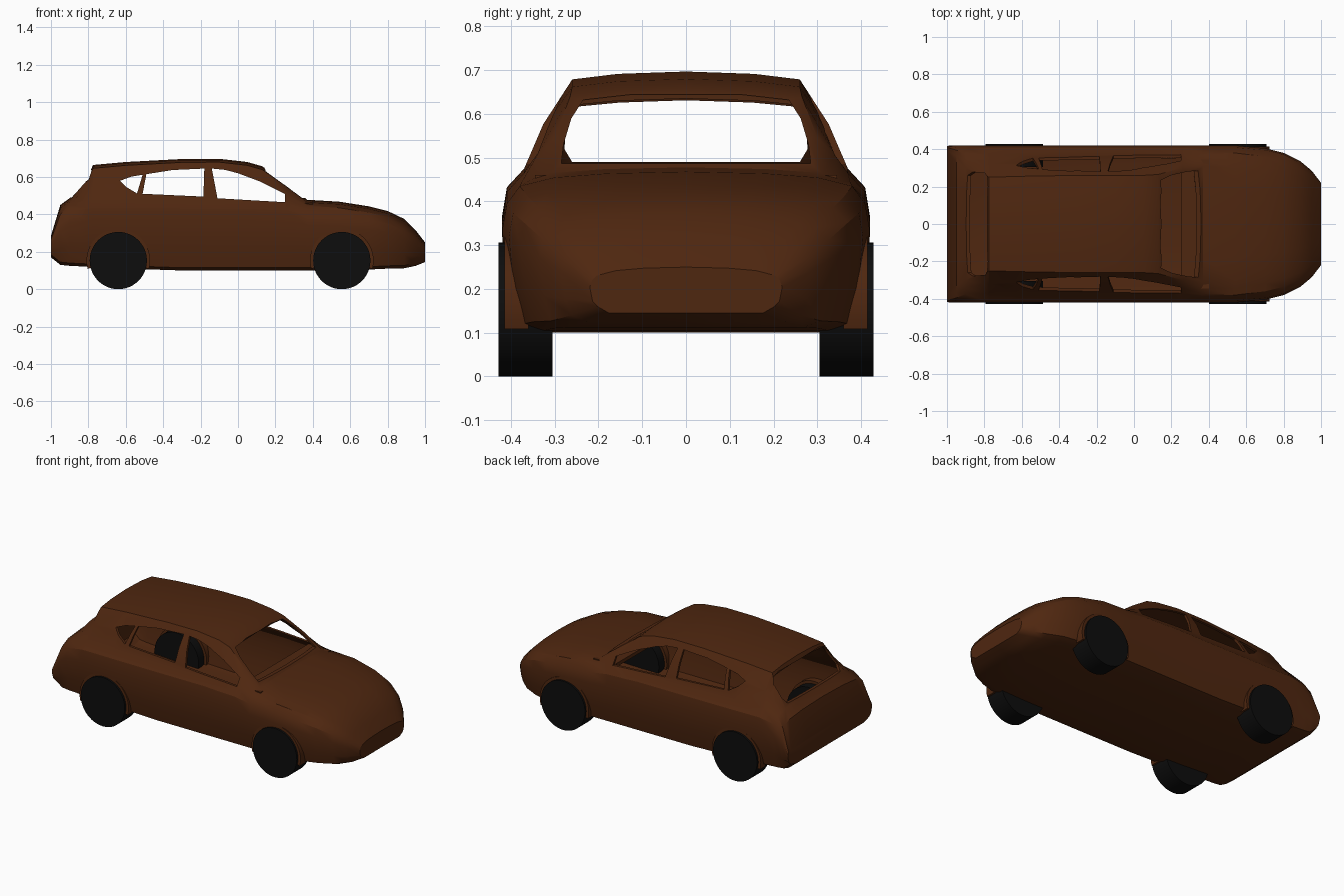
import bpy, bmesh, math
from mathutils import Matrix

if "Cube" in bpy.data.objects:
    bpy.data.objects.remove(bpy.data.objects["Cube"])


def material(name, rgb):
    m = bpy.data.materials.new(name)
    m.diffuse_color = (*rgb, 1)
    m.use_nodes = True
    m.node_tree.nodes["Principled BSDF"].inputs["Base Color"].default_value = m.diffuse_color
    return m


BROWN = material("brown paint", (0.078, 0.02, 0.005))
BLACK = material("black rubber", (0.004, 0.004, 0.004))


def add(name, bm, mat):
    bmesh.ops.recalc_face_normals(bm, faces=bm.faces)
    me = bpy.data.meshes.new(name)
    bm.to_mesh(me)
    bm.free()
    me.materials.append(mat)
    ob = bpy.data.objects.new(name, me)
    bpy.context.collection.objects.link(ob)
    return ob


def activate(ob):
    bpy.ops.object.select_all(action='DESELECT')
    ob.select_set(True)
    bpy.context.view_layer.objects.active = ob


def smooth(ob, angle=35):
    activate(ob)
    bpy.ops.object.shade_smooth_by_angle(angle=math.radians(angle))


def prism(name, pts, a, b, to_xyz, mat=BROWN):
    """Extrude a 2D outline from a to b along the remaining axis."""
    bm = bmesh.new()
    r0 = [bm.verts.new(to_xyz(p, a)) for p in pts]
    r1 = [bm.verts.new(to_xyz(p, b)) for p in pts]
    n = len(pts)
    bm.faces.new(r0)
    bm.faces.new(r1)
    for i in range(n):
        bm.faces.new((r0[i], r0[(i + 1) % n], r1[(i + 1) % n], r1[i]))
    return add(name, bm, mat)


# Body stations: x, underside, beltline, top, half width, belt and roof half widths
STATIONS = [
    (-1.0, .17, .265, .285, .418, .41, .37),
    (-.95, .13, .40, .45, .42, .395, .33),
    (-.9, .125, .455, .487, .42, .375, .30),
    (-.8, .12, .475, .61, .42, .37, .265),
    (-.775, .12, .475, .664, .42, .37, .25),
    (-.6, .11, .475, .68, .42, .37, .255),
    (-.3, .10, .475, .696, .42, .37, .26),
    (-.1, .10, .475, .697, .42, .37, .26),
    (.05, .10, .475, .68, .42, .37, .26),
    (.13, .10, .47, .657, .42, .37, .265),
    (.26, .10, .465, .565, .42, .37, .30),
    (.37, .10, .445, .478, .42, .375, .31),
    (.54, .10, .435, .468, .42, .38, .30),
    (.7, .105, .41, .443, .405, .36, .27),
    (.8, .11, .385, .418, .38, .335, .25),
    (.89, .112, .34, .375, .335, .295, .22),
    (.95, .125, .29, .315, .285, .25, .18),
    (1.0, .145, .23, .25, .22, .205, .16),
]


def section(x, zb, belt, zt, w, wb, wt):
    zm = zb + .7 * (belt - zb)
    e = min(.018, .4 * (zt - belt))
    half = [(.8 * w, zb), (.92 * w, zb + .015), (.97 * w, zb + .45 * (zm - zb)),
            (w, zm), (.975 * w if wb < .96 * w else w, zm + .6 * (belt - zm)), (wb, belt),
            ((wb + wt) / 2 + .05 * (zt - belt), (belt + zt - e) / 2),
            (wt, zt - e), (.6 * wt, zt - .3 * e)]
    ring = [(0, zb)] + half + [(0, zt)] + [(-y, z) for y, z in reversed(half)]
    return [(x, y, z) for y, z in ring]


# Body shell
bm = bmesh.new()
rings = [[bm.verts.new(c) for c in section(*s)] for s in STATIONS]
for a, b in zip(rings, rings[1:]):
    n = len(a)
    for i in range(n):
        bm.faces.new((a[i], a[(i + 1) % n], b[(i + 1) % n], b[i]))
bm.faces.new(rings[0])
bm.faces.new(rings[-1])
body = add("car_body", bm, BROWN)
activate(body)
sol = body.modifiers.new("thickness", 'SOLIDIFY')
sol.thickness = .015
sol.offset = -1
bpy.ops.object.modifier_apply(modifier=sol.name)

# Window openings: side windows through both sides, then windscreen and rear window
side = lambda p, t: (p[0], t, p[1])
across = lambda p, t: (t, p[0], p[1])


def mirrored(pts):
    return pts + [(-y, z) for y, z in reversed(pts)]


cutters = [
    prism("quarter_window_cutter", [(-.63, .58), (-.595, .545), (-.54, .512), (-.51, .612), (-.57, .602)], -.6, .6, side),
    prism("rear_door_window_cutter", [(-.51, .51), (-.185, .495), (-.18, .645), (-.35, .637), (-.49, .615)], -.6, .6, side),
    prism("front_door_window_cutter", [(-.11, .486), (.25, .465), (.25, .51), (.12, .575), (0, .62), (-.07, .638), (-.14, .645)],
          -.6, .6, side),
    prism("windscreen_cutter", mirrored([(.285, .487), (.28, .53), (.262, .59), (.235, .632), (.12, .645)]), .135, .45, across),
    prism("rear_window_cutter", mirrored([(.26, .49), (.278, .52), (.272, .59), (.255, .622), (.2, .638)]), -1.1, -.775, across),
]
for c in cutters:
    activate(body)
    m = body.modifiers.new("cut", 'BOOLEAN')
    m.operation = 'DIFFERENCE'
    m.solver = 'EXACT'
    m.object = c
    bpy.ops.object.modifier_apply(modifier=m.name)
    bpy.data.objects.remove(c)
smooth(body, 30)

# Dashboard shelf below the windscreen
prism("dashboard", [(.25, .44), (.40, .44), (.40, .46), (.25, .462)], -.345, .345, side)

# Wheels and arch lips
for xname, x in (("rear", -.64), ("front", .555)):
    for sname, s in (("left", 1), ("right", -1)):
        bm = bmesh.new()
        bmesh.ops.create_cone(bm, cap_ends=True, segments=48, radius1=.153, radius2=.153, depth=.123,
                              matrix=Matrix.Translation((x, s * .3665, .153)) @ Matrix.Rotation(math.pi / 2, 4, 'X'))
        smooth(add(f"{xname}_{sname}_wheel", bm, BLACK))
        angles = [math.radians(-15 + 210 * i / 28) for i in range(29)]
        arc = [(x + .17 * math.cos(a), .153 + .17 * math.sin(a)) for a in angles]
        arc += [(x + .152 * math.cos(a), .153 + .152 * math.sin(a)) for a in reversed(angles)]
        smooth(prism(f"{xname}_{sname}_arch_lip", arc, s * .36, s * .415, side))
